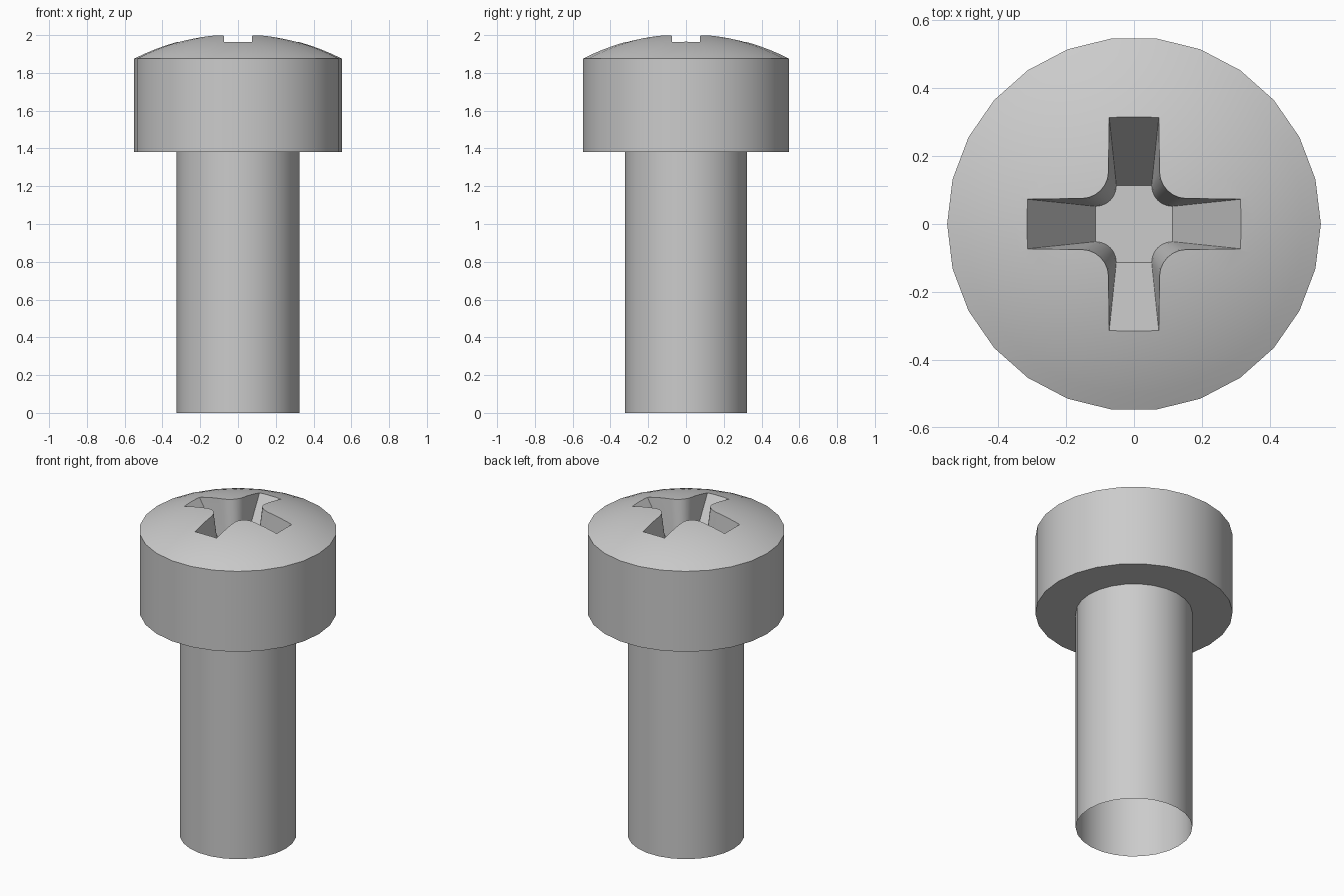
import bpy, bmesh, math

if "Cube" in bpy.data.objects:
    bpy.data.objects.remove(bpy.data.objects["Cube"])

SIDES = 26


def make_object(name, bm):
    bmesh.ops.recalc_face_normals(bm, faces=bm.faces)
    mesh = bpy.data.meshes.new(name)
    bm.to_mesh(mesh)
    bm.free()
    obj = bpy.data.objects.new(name, mesh)
    bpy.context.collection.objects.link(obj)
    return obj


def loft(bm, loops):
    """Skin equal-length point loops and cap both ends."""
    rings = [[bm.verts.new(p) for p in loop] for loop in loops]
    n = len(rings[0])
    for a, b in zip(rings, rings[1:]):
        for i in range(n):
            j = (i + 1) % n
            bm.faces.new((a[i], a[j], b[j], b[i]))
    bm.faces.new(rings[0])
    bm.faces.new(rings[-1])


def circle(r, z):
    return [(r * math.cos(2 * math.pi * i / SIDES),
             r * math.sin(2 * math.pi * i / SIDES), z) for i in range(SIDES)]


# Screw body: shank, head and shallow spherical dome
APEX, DOME_R = 2.007, 1.212
profile = [(0.325, 0), (0.325, 1.38), (0.55, 1.38)]
for k in range(11):
    r = 0.55 - 0.05 * k
    profile.append((r, APEX - DOME_R + math.sqrt(DOME_R ** 2 - r * r)))
bm = bmesh.new()
loft(bm, [circle(r, z) for r, z in profile])
screw = make_object("screw", bm)


# Tapered cross recess with rounded inner corners
def cross(t):
    def mix(a, b):
        return a + (b - a) * t
    end, half = mix(0.113, 0.315), mix(0.052, 0.073)
    centre = mix(0.1125, 0.15)
    rad = centre - half
    quarter = [(end, -half), (end, half)]
    for k in range(7):
        a = math.radians(270 - 15 * k)
        quarter.append((centre + rad * math.cos(a), centre + rad * math.sin(a)))
    pts = []
    for q in range(4):
        c, s = round(math.cos(q * math.pi / 2)), round(math.sin(q * math.pi / 2))
        pts += [(c * x - s * y, s * x + c * y, mix(1.66, 1.965)) for x, y in quarter]
    return pts


bm = bmesh.new()
loft(bm, [cross(0), cross(1.25)])
cutter = make_object("recess_cutter", bm)
cutter.hide_render = True

bpy.context.view_layer.objects.active = screw
screw.select_set(True)
cutter.select_set(False)
mod = screw.modifiers.new("recess", 'BOOLEAN')
mod.operation = 'DIFFERENCE'
mod.solver = 'EXACT'
mod.object = cutter
bpy.ops.object.modifier_apply(modifier=mod.name)
bpy.data.objects.remove(cutter, do_unlink=True)

# The shank is open at its lower end
bm = bmesh.new()
bm.from_mesh(screw.data)
low = [f for f in bm.faces if all(v.co.z < 0.001 for v in f.verts)]
bmesh.ops.delete(bm, geom=low, context='FACES')
bm.to_mesh(screw.data)
bm.free()

bpy.ops.object.shade_smooth_by_angle(angle=math.radians(30))
